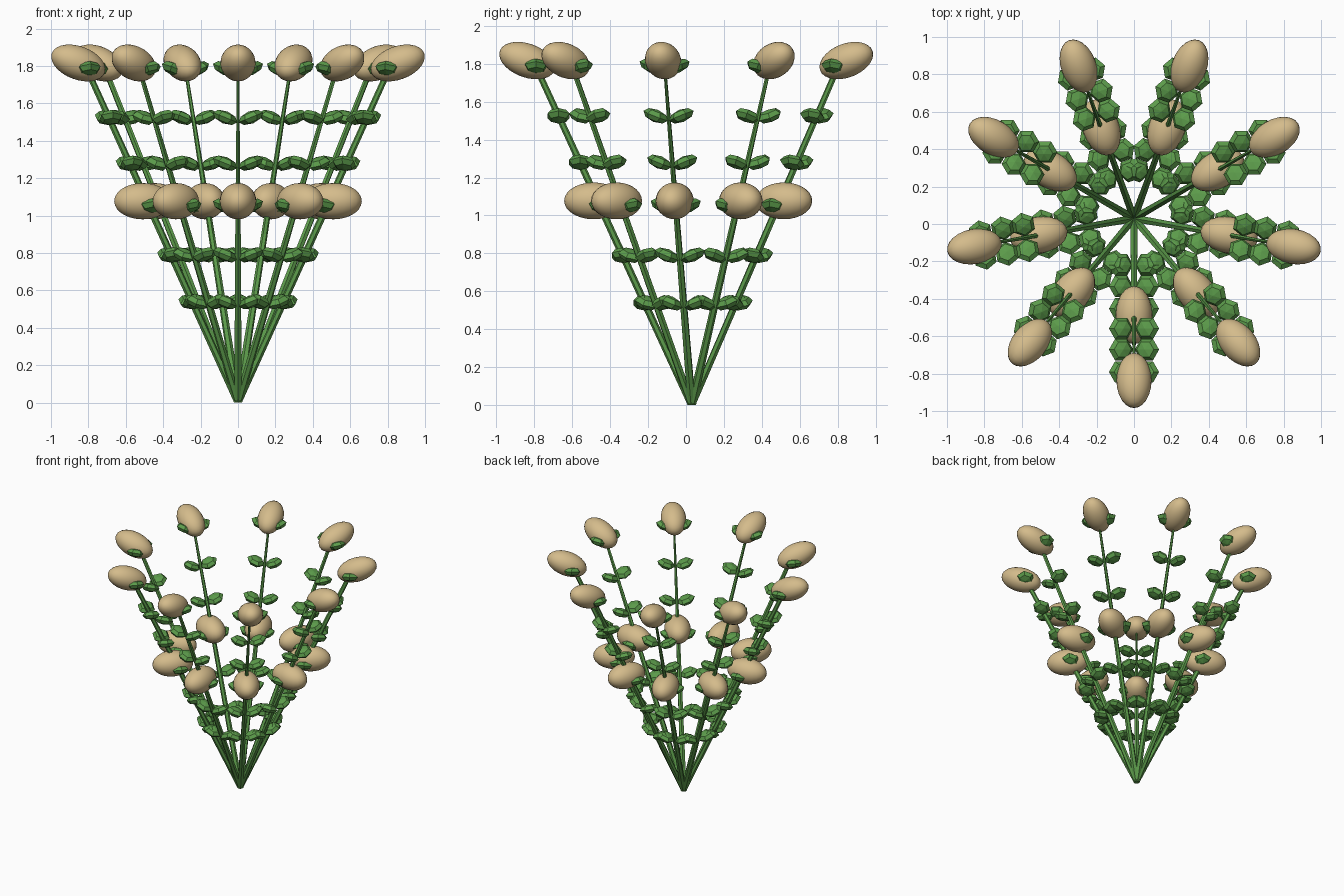
import bpy, bmesh, math
from mathutils import Matrix, Vector

if "Cube" in bpy.data.objects:
    bpy.data.objects.remove(bpy.data.objects["Cube"])

N = 9                      # stems in the fan
SLOPE = 0.46               # outward lean (radius per unit of height)
BASE = Matrix.Translation((0, 0.03, 0))
NODES = (0.54, 0.79, 1.05, 1.28, 1.525, 1.785)   # heights of leaf pairs


def mat(name, c):
    m = bpy.data.materials.new(name)
    m.diffuse_color = (*c, 1)
    m.use_nodes = True
    m.node_tree.nodes["Principled BSDF"].inputs["Base Color"].default_value = m.diffuse_color
    return m


GREEN = mat("leaf green", (0.107, 0.330, 0.070))
TAN = mat("bud tan", (0.66, 0.50, 0.26))


def finish(name, bm, m, smooth=False):
    bmesh.ops.recalc_face_normals(bm, faces=bm.faces)
    for f in bm.faces:
        f.smooth = smooth
    me = bpy.data.meshes.new(name)
    bm.to_mesh(me)
    bm.free()
    me.materials.append(m)
    ob = bpy.data.objects.new(name, me)
    bpy.context.collection.objects.link(ob)


def ellipsoid(bm, frame, pos, tilt_axis, tilt, size, u, v):
    mx = (frame @ Matrix.Translation(pos) @ Matrix.Rotation(tilt, 4, tilt_axis)
          @ Matrix.Diagonal((*size, 1)))
    bmesh.ops.create_uvsphere(bm, u_segments=u, v_segments=v, radius=1, matrix=mx)


def stem(bm, frame):
    # six-sided rod, tapering sideways toward the top
    rings = []
    for z, rad, tan in ((0, 0.021, 0.023), (0.9, 0.021, 0.017), (1.79, 0.018, 0.007)):
        ring = []
        for k in range(6):
            a = k * math.pi / 3
            p = Vector((z * SLOPE + rad * math.cos(a), tan * math.sin(a), z))
            ring.append(bm.verts.new(frame @ p))
        rings.append(ring)
    for a, b in zip(rings, rings[1:]):
        for k in range(6):
            bm.faces.new((a[k], a[(k + 1) % 6], b[(k + 1) % 6], b[k]))
    bm.faces.new(rings[0])
    bm.faces.new(rings[-1])


for i in range(N):
    # local x points outward along the stem's direction
    frame = BASE @ Matrix.Rotation(math.radians(-90 + i * 360 / N), 4, 'Z')

    bm = bmesh.new()
    stem(bm, frame)
    finish(f"stem_{i + 1}", bm, GREEN)

    # thick faceted leaves in pairs, raised at the tips
    bm = bmesh.new()
    for z in NODES:
        for s in (-1, 1):
            ellipsoid(bm, frame, (z * SLOPE, s * 0.069, z), 'X',
                      s * math.radians(22), (0.066, 0.07, 0.034), 6, 4)
    finish(f"leaves_{i + 1}", bm, GREEN)

    # lower bud lies flat, upper bud tilts up
    bm = bmesh.new()
    ellipsoid(bm, frame, (0.517, 0, 1.077), 'Y', 0, (0.155, 0.098, 0.097), 24, 14)
    finish(f"lower_bud_{i + 1}", bm, TAN, True)
    bm = bmesh.new()
    ellipsoid(bm, frame, (0.867, 0, 1.816), 'Y', math.radians(-20),
              (0.153, 0.094, 0.089), 24, 14)
    finish(f"upper_bud_{i + 1}", bm, TAN, True)
